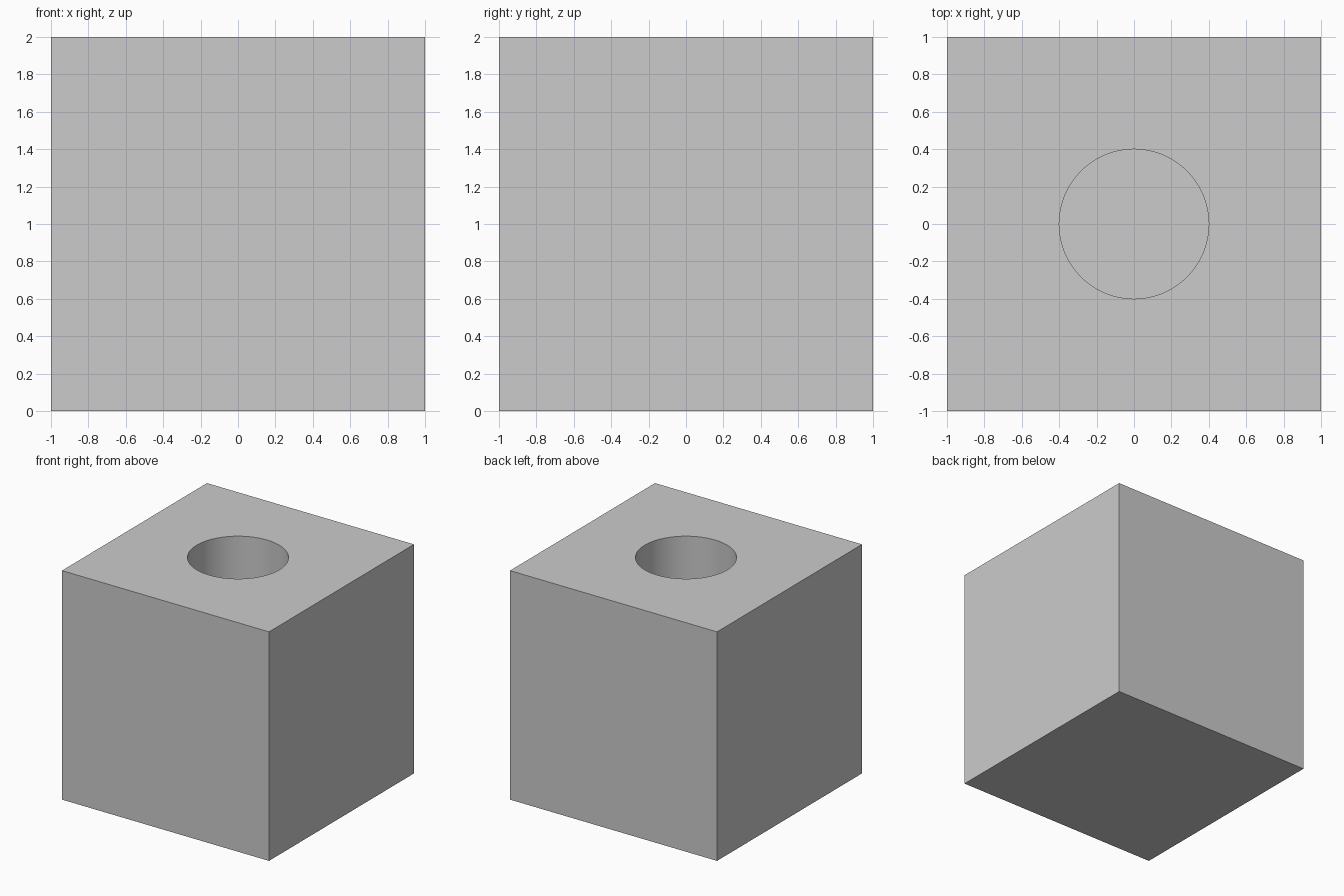
import bpy
import math

if "Cube" in bpy.data.objects:
    bpy.data.objects.remove(bpy.data.objects["Cube"])

# Solid block
bpy.ops.mesh.primitive_cube_add(size=2, location=(0, 0, 1))
block = bpy.context.object
block.name = "block"

# Cutter for the round blind hole in the top
RADIUS, DEPTH = 0.4, 1.0
bpy.ops.mesh.primitive_cylinder_add(vertices=64, radius=RADIUS, depth=2 * DEPTH,
                                    location=(0, 0, 2))
cutter = bpy.context.object
cutter.name = "hole_cutter"

# Cut the hole
mod = block.modifiers.new("hole", 'BOOLEAN')
mod.operation = 'DIFFERENCE'
mod.solver = 'EXACT'
mod.object = cutter
bpy.ops.object.select_all(action='DESELECT')
block.select_set(True)
bpy.context.view_layer.objects.active = block
bpy.ops.object.modifier_apply(modifier=mod.name)
bpy.data.objects.remove(cutter, do_unlink=True)

# Smooth hole wall, sharp rims and block edges
bpy.ops.object.shade_smooth_by_angle(angle=math.radians(30))
